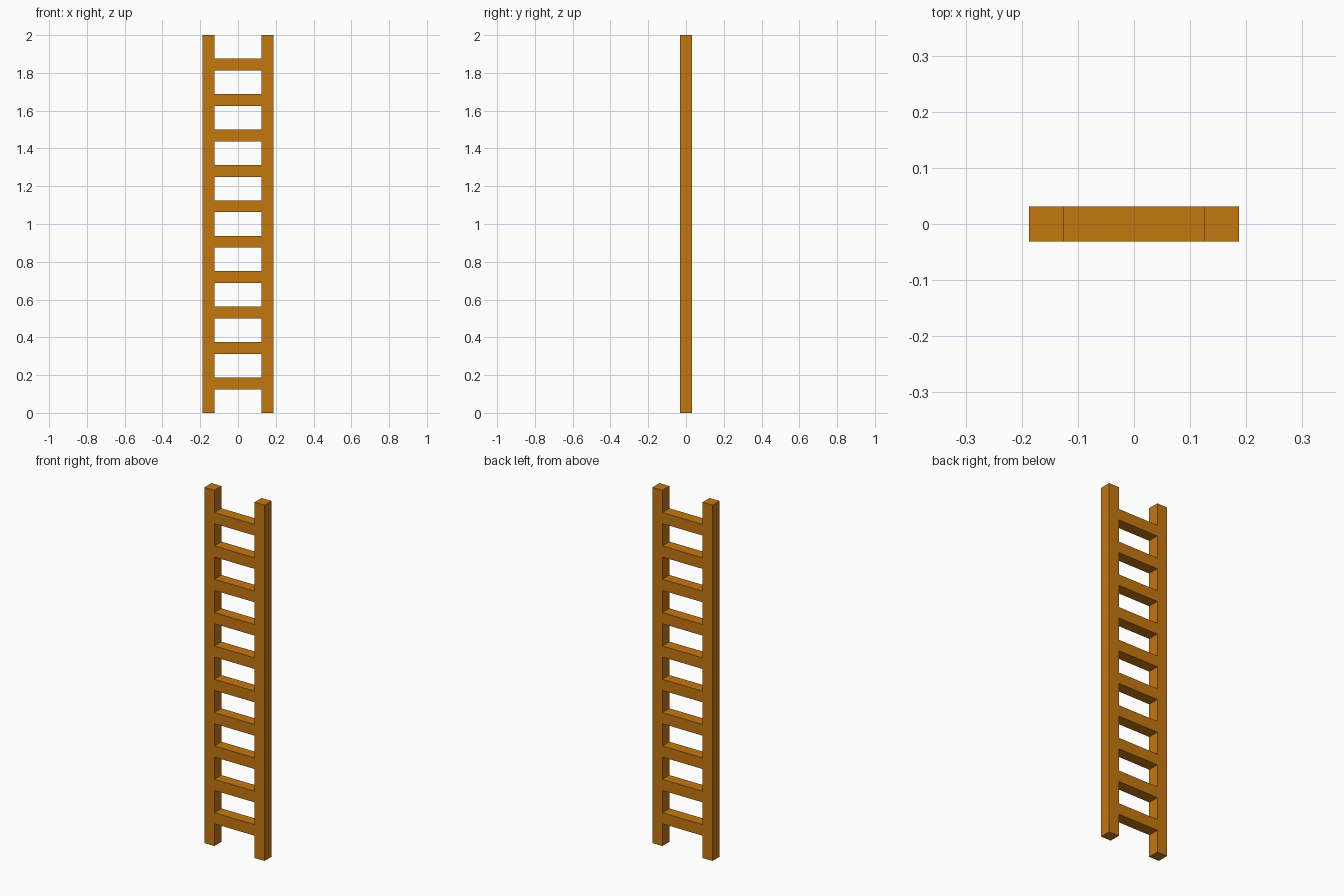
import bpy

cube = bpy.data.objects.get("Cube")
if cube:
    bpy.data.objects.remove(cube, do_unlink=True)

BAR = 0.0625          # square section of every bar
RAIL_X = 0.15625      # rail centre line
RUNGS = 10
PITCH = 0.1875        # rung spacing

# Orange wood
wood = bpy.data.materials.new("orange_wood")
wood.use_nodes = True
colour = (0.56, 0.185, 0.005, 1.0)
wood.diffuse_color = colour
wood.node_tree.nodes["Principled BSDF"].inputs["Base Color"].default_value = colour


def bar(name, centre, size):
    bpy.ops.mesh.primitive_cube_add(size=1, location=centre)
    obj = bpy.context.object
    obj.name = name
    obj.scale = size
    bpy.ops.object.transform_apply(location=False, rotation=False, scale=True)
    obj.data.materials.append(wood)
    return obj


# Side rails
for side, sign in (("left", 1), ("right", -1)):
    bar(f"{side}_rail", (sign * RAIL_X, 0, 1), (BAR, BAR, 2))

# Rungs, fitted between the rails
for i in range(RUNGS):
    bar(f"rung_{i + 1}", (0, 0, RAIL_X + i * PITCH), (2 * RAIL_X - BAR, BAR, BAR))
